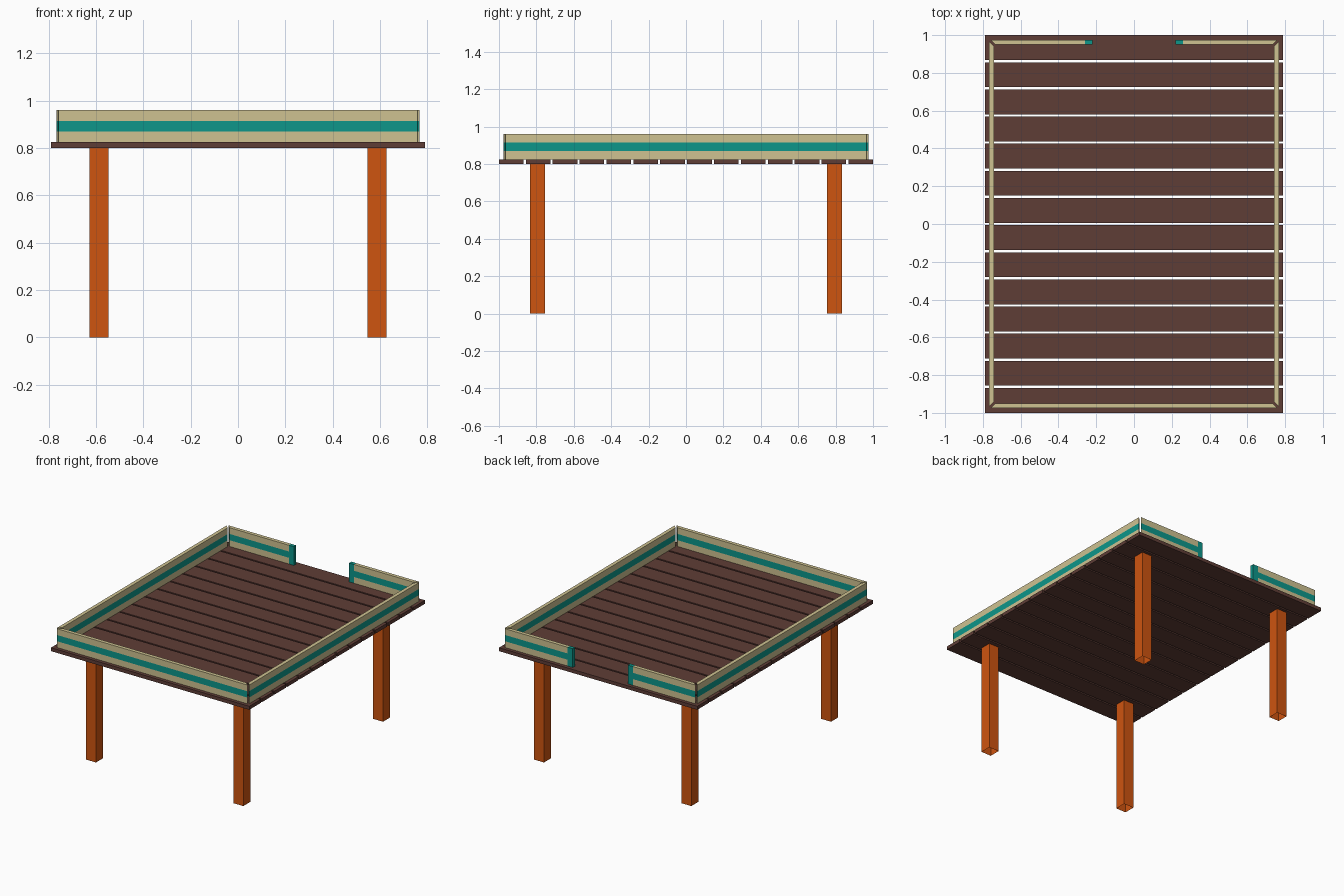
import bpy, bmesh

cube = bpy.data.objects.get("Cube")
if cube:
    bpy.data.objects.remove(cube, do_unlink=True)


def material(name, rgb):
    m = bpy.data.materials.new(name)
    m.use_nodes = True
    m.diffuse_color = (*rgb, 1)
    m.node_tree.nodes["Principled BSDF"].inputs["Base Color"].default_value = (*rgb, 1)
    return m


BROWN = material("dark brown wood", (0.114, 0.047, 0.037))
ORANGE = material("burnt orange", (0.62, 0.089, 0.005))
TAN = material("pale tan", (0.62, 0.54, 0.285))
TEAL = material("teal", (0.004, 0.305, 0.254))


def prism(name, outline, levels, mats, bottom=True):
    """Stack plan outlines at the given heights; one material per band."""
    bm = bmesh.new()
    rings = [[bm.verts.new((x, y, z)) for x, y in outline] for z in levels]
    n = len(outline)
    for band, (low, high) in enumerate(zip(rings, rings[1:])):
        for i in range(n):
            j = (i + 1) % n
            bm.faces.new((low[i], low[j], high[j], high[i])).material_index = band
    bm.faces.new(rings[-1]).material_index = len(mats) - 1
    if bottom:
        bm.faces.new(rings[0][::-1])
    bmesh.ops.recalc_face_normals(bm, faces=bm.faces)
    mesh = bpy.data.meshes.new(name)
    bm.to_mesh(mesh)
    bm.free()
    for m in mats:
        mesh.materials.append(m)
    obj = bpy.data.objects.new(name, mesh)
    bpy.context.collection.objects.link(obj)
    return obj


def rect(x0, x1, y0, y1):
    return [(x0, y0), (x1, y0), (x1, y1), (x0, y1)]


DECK_LOW, DECK_TOP, WALL_TOP = 0.80, 0.825, 0.96
HALF_X, HALF_Y = 0.79, 1.0

# Deck planks with narrow gaps
PLANKS, GAP = 14, 0.012
width = (2 * HALF_Y - (PLANKS - 1) * GAP) / PLANKS
for i in range(PLANKS):
    y = -HALF_Y + i * (width + GAP)
    prism(f"deck_plank_{i + 1}", rect(-HALF_X, HALF_X, y, y + width),
          (DECK_LOW, DECK_TOP), [BROWN])

# Hollow square legs, open at the foot
for side, sx in (("left", 1), ("right", -1)):
    for end, sy in (("front", -1), ("back", 1)):
        cx, cy, r = sx * 0.587, sy * 0.795, 0.04
        prism(f"{end}_{side}_leg", rect(cx - r, cx + r, cy - r, cy + r),
              (0, DECK_LOW), [ORANGE], bottom=False)

# Striped walls with mitred corners that stop short of each other
OUT_X, OUT_Y, THICK, MITRE = 0.767, 0.975, 0.026, 0.009
IN_X, IN_Y = OUT_X - THICK, OUT_Y - THICK
BANDS = (DECK_TOP, 0.87, 0.915, WALL_TOP)
STRIPES = [TAN, TEAL, TAN]
OPENING, POST = 0.22, 0.04

prism("front_wall", [(-OUT_X + MITRE, -OUT_Y), (OUT_X - MITRE, -OUT_Y),
                     (IN_X - MITRE, -IN_Y), (-IN_X + MITRE, -IN_Y)], BANDS, STRIPES)
for side, s in (("left", 1), ("right", -1)):
    prism(f"{side}_wall", [(s * OUT_X, -OUT_Y + MITRE), (s * OUT_X, OUT_Y - MITRE),
                           (s * IN_X, IN_Y - MITRE), (s * IN_X, -IN_Y + MITRE)],
          BANDS, STRIPES)
    edge = s * (OPENING + POST)
    prism(f"back_{side}_wall", [(edge, OUT_Y), (s * (OUT_X - MITRE), OUT_Y),
                                (s * (IN_X - MITRE), IN_Y), (edge, IN_Y)],
          BANDS, STRIPES)
    # Solid end post beside the opening
    prism(f"back_{side}_end_post", rect(s * OPENING, edge, IN_Y, OUT_Y),
          (DECK_TOP, WALL_TOP), [TEAL])
